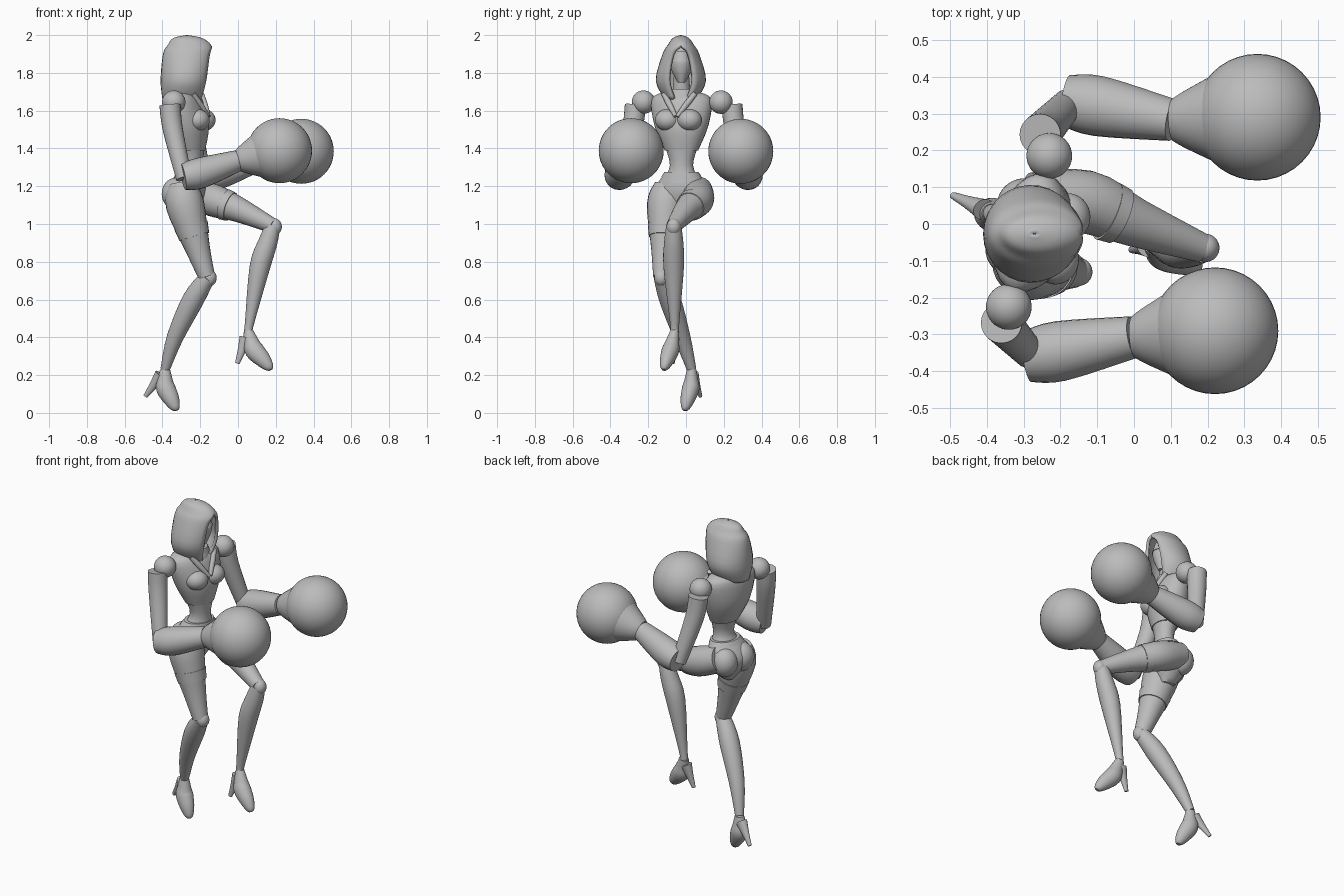
import bpy, bmesh, math
from mathutils import Vector

if "Cube" in bpy.data.objects:
    bpy.data.objects.remove(bpy.data.objects["Cube"])

GREY = bpy.data.materials.new("plain_grey")
GREY.use_nodes = True
GREY.diffuse_color = (.5, .5, .5, 1)
GREY.node_tree.nodes["Principled BSDF"].inputs["Base Color"].default_value = GREY.diffuse_color

X, Y, Z = Vector((1, 0, 0)), Vector((0, 1, 0)), Vector((0, 0, 1))
FRONT = Vector((.966, -.26, 0))   # the way the twisted torso faces
SIDE = Z.cross(FRONT)
SIDES = 24
STEPS = 4


def finish(name, bm):
    """Turn a bmesh into a smooth shaded grey object that keeps its hard edges."""
    bmesh.ops.remove_doubles(bm, verts=bm.verts, dist=.0004)
    bmesh.ops.recalc_face_normals(bm, faces=bm.faces)
    mesh = bpy.data.meshes.new(name)
    bm.to_mesh(mesh)
    bm.free()
    mesh.materials.append(GREY)
    obj = bpy.data.objects.new(name, mesh)
    bpy.context.collection.objects.link(obj)
    bpy.ops.object.select_all(action="DESELECT")
    obj.select_set(True)
    bpy.context.view_layer.objects.active = obj
    bpy.ops.object.shade_smooth_by_angle(angle=math.radians(42))
    return obj


def flow(stations):
    """Resample stations along a smooth curve that passes through each of them."""
    pts = [Vector(s) for s in stations]
    last = len(pts) - 1
    tangents = [(pts[min(i + 1, last)] - pts[max(i - 1, 0)]) / 2 for i in range(last + 1)]
    result = []
    for i in range(last):
        for step in range(STEPS):
            t = step / STEPS
            ease = t * t * (3 - 2 * t)
            result.append(pts[i] * (1 - ease) + pts[i + 1] * ease
                          + tangents[i] * (t * (1 - t) ** 2)
                          - tangents[i + 1] * (t * t * (1 - t)))
    return result + [pts[last]]


def skin(name, rings, closed=True):
    """Join rings of points into a surface, capped when closed."""
    bm = bmesh.new()
    loops = [[bm.verts.new(p) for p in ring] for ring in rings]
    count = len(loops[0])
    for a, b in zip(loops, loops[1:]):
        for i in range(count if closed else count - 1):
            j = (i + 1) % count
            bm.faces.new((a[i], a[j], b[j], b[i]))
    if closed:
        bm.faces.new(loops[0])
        bm.faces.new(loops[-1])
    return finish(name, bm)


def ellipse(center, u, v):
    angles = [math.tau * i / SIDES for i in range(SIDES)]
    return [center + u * math.cos(a) + v * math.sin(a) for a in angles]


def limb(name, stations, width=1):
    """Round tube through (x, y, z, radius) stations."""
    path = flow(stations)
    pts = [p.to_3d() for p in path]
    rings = []
    for i, p in enumerate(path):
        t = (pts[min(i + 1, len(pts) - 1)] - pts[max(i - 1, 0)]).normalized()
        u = Y.cross(t).normalized()
        rings.append(ellipse(pts[i], u * p[3], t.cross(u) * p[3] * width))
    return skin(name, rings)


def along(a, b, steps):
    """Stations between two points from (fraction, radius) pairs."""
    return [(*Vector(a).lerp(Vector(b), t), r) for t, r in steps]


def body(name, levels, front=FRONT, side=SIDE):
    """Upright form through (z, x, half depth, half width) levels."""
    return skin(name, [ellipse(Vector((x, -.024, z)), front * d, side * w)
                       for z, x, d, w in flow(levels)])


def ball(name, center, radii, front=X, side=Y):
    bm = bmesh.new()
    bmesh.ops.create_uvsphere(bm, u_segments=40, v_segments=SIDES, radius=1)
    for v in bm.verts:
        x, y, z = (c * r for c, r in zip(v.co, radii))
        v.co = Vector(center) + front * x + side * y + Z * z
    return finish(name, bm)


# Hood: open arcs around the back of the head, thickened inward
arcs = []
for z, x, depth, width, gap in flow([
        (1.66, -.29, .11, .085, .5), (1.76, -.28, .13, .133, .52), (1.9, -.265, .132, .097, .48),
        (1.95, -.257, .113, .068, 0), (1.985, -.267, .075, .042, 0), (2, -.27, .004, .004, 0)]):
    gap = max(gap, 0)
    sweep = [gap + (math.tau - 2 * gap) * i / SIDES for i in range(SIDES + 1)]
    arcs.append([Vector((x + depth * math.cos(a), -.027 + width * math.sin(a), z)) for a in sweep])
hood = skin("hood", arcs, closed=False)
shell = hood.modifiers.new("thickness", "SOLIDIFY")
shell.thickness = .018
shell.offset = -1

# Head, face mask, neck and collar
body("head", [(1.75, -.23, .03, .02), (1.82, -.245, .07, .056), (1.88, -.25, .075, .058),
              (1.94, -.26, .03, .02)], X, Y)
body("face_mask", [(1.86, -.246, .08, .062), (1.915, -.252, .068, .048)], X, Y)
body("neck", [(1.66, -.275, .05, .05), (1.79, -.255, .04, .04)])
body("collar", [(1.66, -.28, .085, .1), (1.715, -.27, .06, .07)])

# Torso and hips
body("chest", [(1.7, -.29, .05, .09), (1.66, -.285, .09, .163), (1.52, -.265, .108, .145),
               (1.39, -.245, .07, .09)])
body("waist", [(1.44, -.248, .075, .1), (1.31, -.24, .053, .062), (1.22, -.26, .085, .11)])
body("pelvis", [(1.27, -.25, .068, .09), (1.19, -.275, .1, .14), (1.12, -.28, .09, .13),
                (1.03, -.265, .04, .03)])
body("belt", [(1.275, -.25, .07, .092), (1.25, -.257, .08, .108)])
for label, s in (("left", 1), ("right", -1)):
    axis = Vector((-.265, -.022, 0)) + SIDE * .06 * s
    ball(label + "_bust", axis + FRONT * .07 + Z * 1.55, (.063, .066, .058), FRONT, SIDE)
    ball(label + "_seat", axis - FRONT * .05 + Z * 1.16, (.075, .075, .085), FRONT, SIDE)
    # Lapel: folded strip from the neck down to the middle of the chest
    top = axis + FRONT * .05 + SIDE * .025 * s + Z * 1.69
    low = axis + FRONT * .112 - SIDE * .056 * s + Z * 1.57
    limb(label + "_lapel", along(top, low, [(0, .014), (.5, .016), (1, .01)]))

# Arms: the left one is the right one reflected and moved forward
UPPER_ARM = [(-.36, -.268, 1.63, .056), (-.345, -.285, 1.5, .053), (-.285, -.35, 1.24, .042)]
FOREARM = [(-.29, -.36, 1.25, .07), (-.2, -.345, 1.27, .082), (0, -.307, 1.335, .057)]


def left_of(stations):
    return [(x + .105, -y - .025, z, r) for x, y, z, r in stations]


def arm(label, upper, fore, shoulder, glove):
    ball(label + "_shoulder", shoulder, [.062] * 3)
    limb(label + "_upper_arm", upper)
    limb(label + "_forearm", fore)
    limb(label + "_cuff", along(fore[-1][:3], glove, [(0, .057), (.13, .076), (.5, .12)]))
    ball(label + "_round_glove", glove, [.172] * 3)


arm("right", UPPER_ARM, FOREARM, (-.34, -.225, 1.645), (.22, -.29, 1.388))
arm("left", left_of(UPPER_ARM), left_of(FOREARM), (-.23, .185, 1.645), (.335, .29, 1.385))


def leg(label, thigh, shin, toe, heel):
    limb(label + "_thigh", thigh)
    limb(label + "_shin", shin)
    # Garter band part way down the thigh, and the knee cap
    a, b = Vector(thigh[1]), Vector(thigh[2])
    limb(label + "_garter", [a.lerp(b, t) + Vector((0, 0, 0, .006)) for t in (.45, .7)])
    ball(label + "_knee_cap", Vector(shin[0][:3]) + X * .01 - Z * .005, (.037, .038, .044))
    # High-heeled foot, its arch pulled back toward the heel
    ankle, toe, heel = Vector(shin[-1][:3]), Vector(toe), Vector(heel)
    foot = []
    for t, pull, r in ((0, 0, .027), (.2, .1, .04), (.42, .16, .051), (.72, .06, .043),
                       (.92, 0, .027), (1, 0, .012)):
        foot.append((*ankle.lerp(toe, t).lerp(heel, pull), r))
    limb(label + "_foot", foot, .9)
    limb(label + "_heel", along(ankle, heel, [(.2, .036), (.6, .022), (1, .012)]), .8)


leg("right",
    [(-.295, -.09, 1.21, .075), (-.28, -.105, 1.1, .102), (-.21, -.12, .86, .064),
     (-.165, -.13, .72, .044)],
    [(-.16, -.13, .72, .042), (-.237, -.085, .6, .057), (-.333, -.02, .4, .044),
     (-.386, .03, .23, .025)],
    (-.329, -.005, .012), (-.49, .077, .088))
leg("left",
    [(-.28, .065, 1.18, .075), (-.13, .06, 1.125, .086), (0, .005, 1.077, .067),
     (.185, -.065, .99, .04)],
    [(.185, -.065, .99, .04), (.157, -.065, .9, .051), (.115, -.065, .77, .054),
     (.06, -.06, .47, .024), (.055, -.06, .43, .025)],
    (.172, -.118, .228), (-.004, -.07, .262))
